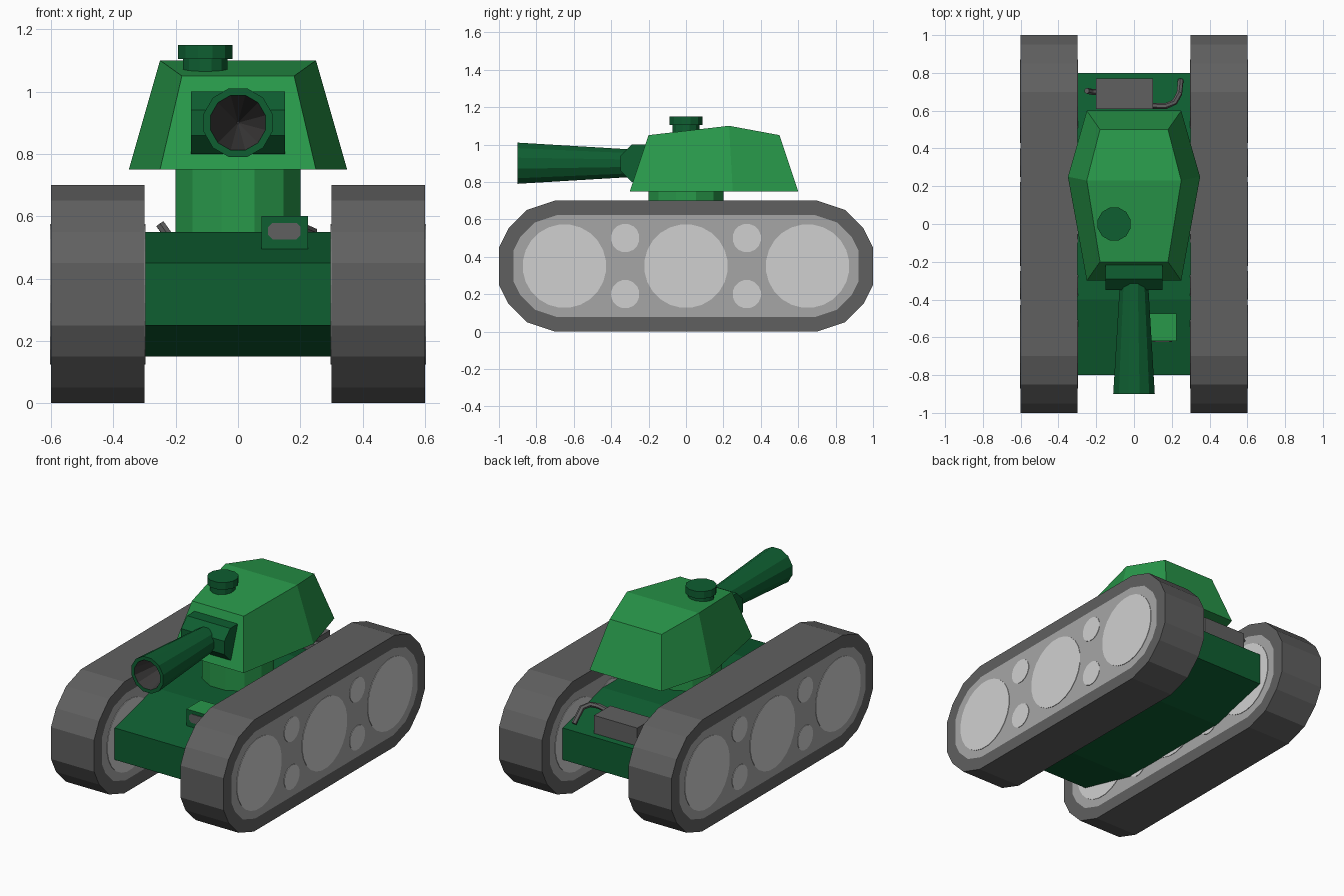
import bpy, bmesh, math
from mathutils import Vector, Matrix

if "Cube" in bpy.data.objects:
    bpy.data.objects.remove(bpy.data.objects["Cube"])


def mat(name, rgb):
    m = bpy.data.materials.new(name)
    lin = [((c / 255 + 0.055) / 1.055) ** 2.4 for c in rgb]
    m.diffuse_color = (*lin, 1)
    m.use_nodes = True
    m.node_tree.nodes["Principled BSDF"].inputs["Base Color"].default_value = m.diffuse_color
    return m


LIGHT = mat("light green", (40, 152, 74))
DARK = mat("dark green", (14, 94, 49))
TREAD = mat("tread grey", (96, 96, 96))
RIM = mat("rim grey", (166, 166, 166))
WHEEL = mat("wheel grey", (208, 208, 208))
BORE = mat("bore grey", (62, 60, 60))


def finish(bm, name, *mats):
    bmesh.ops.recalc_face_normals(bm, faces=bm.faces)
    me = bpy.data.meshes.new(name)
    bm.to_mesh(me)
    bm.free()
    for m in mats:
        me.materials.append(m)
    ob = bpy.data.objects.new(name, me)
    bpy.context.collection.objects.link(ob)
    return ob


def loft(bm, rings, caps=True):
    """Bridge equal-length rings of points, optionally capping both ends."""
    vs = [[bm.verts.new(p) for p in r] for r in rings]
    n = len(vs[0])
    for a, b in zip(vs, vs[1:]):
        for i in range(n):
            bm.faces.new((a[i], a[(i + 1) % n], b[(i + 1) % n], b[i]))
    if caps:
        bm.faces.new(vs[0])
        bm.faces.new(vs[-1])
    return vs


def ring(axis, centre, r, pos, n=12):
    """Polygon of apothem r with flats on the axes, at pos along axis."""
    R = r / math.cos(math.pi / n)
    pts = []
    for i in range(n):
        t = 2 * math.pi * (i + 0.5) / n
        a, b = centre[0] + R * math.cos(t), centre[1] + R * math.sin(t)
        pts.append({"x": (pos, a, b), "y": (a, pos, b), "z": (a, b, pos)}[axis])
    return pts


def lathe(name, axis, centre, steps, m, n=12):
    bm = bmesh.new()
    loft(bm, [ring(axis, centre, r, p, n) for r, p in steps])
    return finish(bm, name, m)


def extrude_x(name, profile, x0, x1, *mats):
    bm = bmesh.new()
    loft(bm, [[(x, y, z) for y, z in profile] for x in (x0, x1)])
    return finish(bm, name, *mats)


def pipe(name, pts, r, m, n=6):
    bm = bmesh.new()
    pts = [Vector(p) for p in pts]
    rings = []
    for i, p in enumerate(pts):
        d = (pts[min(i + 1, len(pts) - 1)] - pts[max(i - 1, 0)]).normalized()
        u = d.cross(Vector((0.3, 0.1, 1))).normalized()
        v = d.cross(u)
        rings.append([p + r * (u * math.cos(k * math.tau / n) + v * math.sin(k * math.tau / n))
                      for k in range(n)])
    loft(bm, rings)
    return finish(bm, name, m)


# Tracks: rounded profile with an inset lighter side panel, wheels painted on both sides
quarter = [(0.7, 0.35), (0.85, 0.3), (0.95, 0.2), (1.0, 0.1)]
half = [(y, 0.35 - z) for y, z in quarter] + [(y, 0.35 + z) for y, z in reversed(quarter)]
track_profile = half + [(-y, 0.7 - z) for y, z in half]
wheels = [(y, 0.35, 0.222, 24) for y in (-0.65, 0, 0.65)]
wheels += [(y, z, 0.075, 16) for y in (-0.325, 0.325) for z in (0.2, 0.5)]
for side, s in (("left", -1), ("right", 1)):
    bm = bmesh.new()
    loft(bm, [[(s * x, y, z) for y, z in track_profile] for x in (0.3, 0.6)])
    bmesh.ops.recalc_face_normals(bm, faces=bm.faces)
    for f in [f for f in bm.faces if len(f.verts) > 4]:
        bmesh.ops.inset_region(bm, faces=[f], thickness=0.077, use_even_offset=True)
        f.material_index = 1
    finish(bm, side + "_track", TREAD, RIM)
    bm = bmesh.new()
    for y, z, r, n in wheels:
        for x in (0.3, 0.6):
            loft(bm, [ring("x", (y, z), r, s * (x + d), n) for d in (-0.003, 0.003)])
    finish(bm, side + "_wheels", WHEEL)

# Hull
hull = [(-0.8, 0.25), (-0.4, 0.15), (0.4, 0.15), (0.8, 0.25),
        (0.8, 0.45), (0.4, 0.55), (-0.4, 0.55), (-0.8, 0.45)]
extrude_x("hull", hull, -0.3, 0.3, DARK)

# Turret ring and turret
lathe("turret_ring", "z", (0, 0), [(0.2, 0.54), (0.2, 0.76)], LIGHT)
bm = bmesh.new()
base = [(-0.25, -0.3, 0.75), (0.25, -0.3, 0.75), (0.35, 0.25, 0.75),
        (0.25, 0.6, 0.75), (-0.25, 0.6, 0.75), (-0.35, 0.25, 0.75)]
top = [(-0.18, -0.2, 1.05), (0.18, -0.2, 1.05), (0.25, 0.23, 1.1),
       (0.18, 0.5, 1.05), (-0.18, 0.5, 1.05), (-0.25, 0.23, 1.1)]
b, t = loft(bm, [base, top], caps=False)
bm.faces.new(b)
bm.faces.new((t[0], t[1], t[2], t[5]))
bm.faces.new((t[5], t[2], t[3], t[4]))
finish(bm, "turret", LIGHT)

# Hatch with a wider lid
lathe("hatch", "z", (-0.105, 0),
      [(0.072, 1.05), (0.072, 1.105), (0.087, 1.105), (0.087, 1.15)], DARK)

# Gun mount and flared barrel with a conical bore
lathe("gun_mount", "x", (-0.25, 0.9), [(0.1, -0.15), (0.1, 0.15)], DARK, n=8)
bm = bmesh.new()
loft(bm, [ring("y", (0, 0.9), r, y) for r, y in
          ((0.073, -0.28), (0.11, -0.9), (0.088, -0.9), (0.004, -0.5))])
bm.faces.ensure_lookup_table()
for f in bm.faces:
    if all((Vector((v.co.x, 0, v.co.z - 0.9))).length < 0.095 and v.co.y < -0.45 for v in f.verts):
        f.material_index = 1
finish(bm, "gun_barrel", DARK, BORE)

# Headlight: box with a dark front and a thin octagonal lens
lamp = [(-0.62, 0.48), (-0.475, 0.5), (-0.475, 0.6), (-0.62, 0.6)]
ob = extrude_x("headlight", lamp, 0.075, 0.225, LIGHT, DARK)
for p in ob.data.polygons:
    p.material_index = 1 if p.normal.y < -0.9 else 0
bm = bmesh.new()
lens = [(sx * x, sz * z) for sx, sz, flip in ((1, 1, 0), (-1, 1, 1), (-1, -1, 0), (1, -1, 1))
        for x, z in ([(0.052, 0.013), (0.038, 0.027)][::-1 if flip else 1])]
loft(bm, [[(0.149 + x, y, 0.552 + z) for x, z in lens] for y in (-0.624, -0.615)])
finish(bm, "headlight_lens", TREAD)

# Muffler on the rear deck with its pipes
muffler = [(0.61, 0.47), (0.77, 0.45), (0.77, 0.57), (0.61, 0.57)]
extrude_x("muffler", muffler, -0.2, 0.1, TREAD)
pipe("exhaust_pipe", [(0.09, 0.625, 0.54), (0.17, 0.625, 0.555), (0.215, 0.645, 0.56),
                      (0.24, 0.69, 0.55), (0.247, 0.76, 0.475)], 0.016, TREAD)
pipe("muffler_stub", [(-0.19, 0.7, 0.52), (-0.225, 0.7, 0.54), (-0.25, 0.705, 0.575)], 0.016, TREAD)
